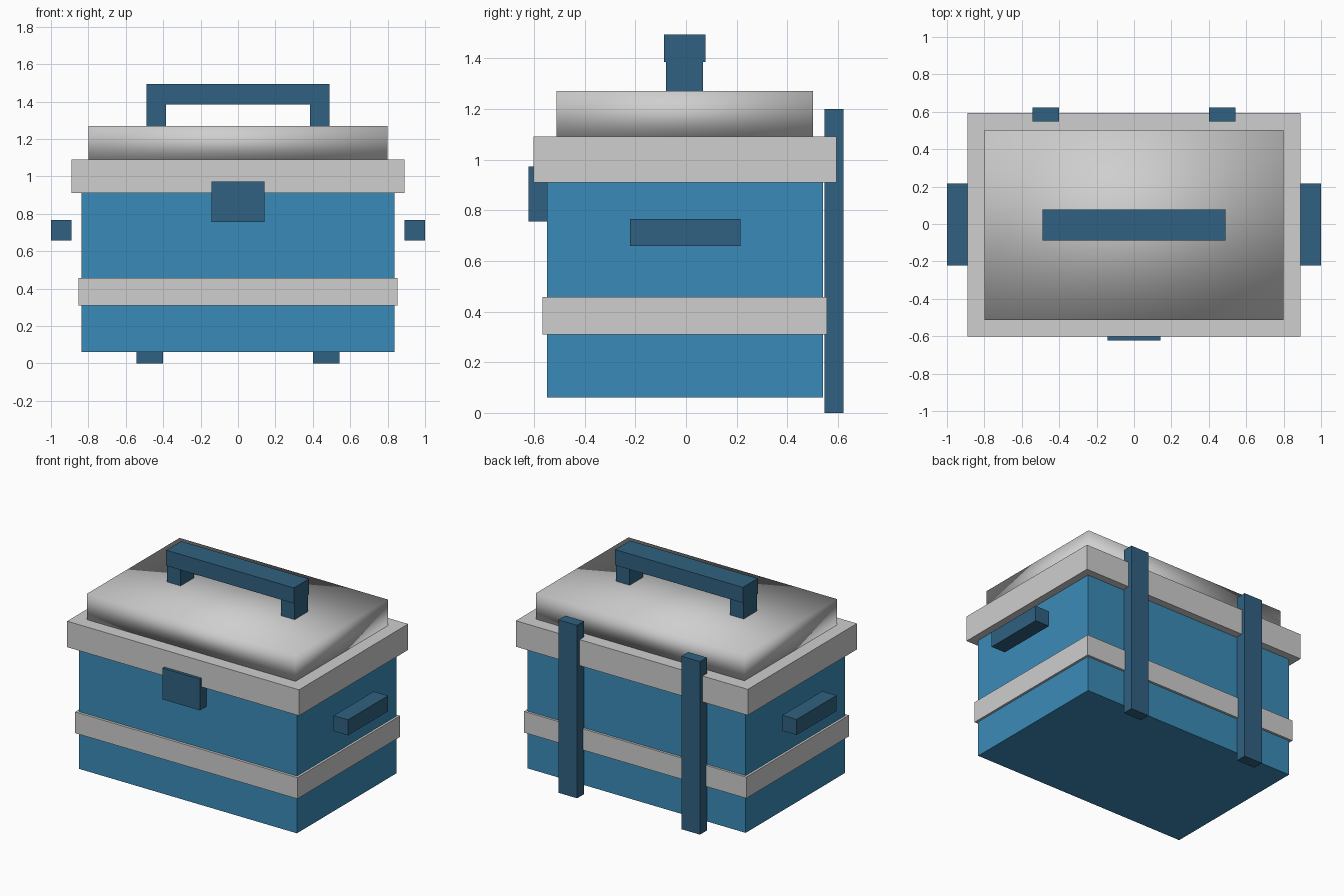
import bpy

if "Cube" in bpy.data.objects:
    bpy.data.objects.remove(bpy.data.objects["Cube"], do_unlink=True)


def make_material(name, rgb):
    mat = bpy.data.materials.new(name)
    mat.use_nodes = True
    colour = (*rgb, 1.0)
    mat.diffuse_color = colour
    mat.node_tree.nodes["Principled BSDF"].inputs["Base Color"].default_value = colour
    return mat


blue = make_material("body blue", (0.042, 0.26, 0.48))
navy = make_material("fitting dark blue", (0.03, 0.12, 0.22))
grey = make_material("light grey", (0.62, 0.62, 0.62))


def box(name, x, y, z, mat, smooth=False):
    """Box spanning the (min, max) ranges x, y and z."""
    ranges = (x, y, z)
    bpy.ops.mesh.primitive_cube_add(size=1, location=[(a + b) / 2 for a, b in ranges])
    obj = bpy.context.object
    obj.name = name
    obj.scale = [b - a for a, b in ranges]
    bpy.ops.object.transform_apply(location=False, rotation=False, scale=True)
    obj.data.materials.append(mat)
    if smooth:
        bpy.ops.object.shade_smooth()
    return obj


def pair(name, x, y, z, mat):
    """Box on the left (+x) and its mirror image on the right."""
    box("left_" + name, x, y, z, mat)
    box("right_" + name, (-x[1], -x[0]), y, z, mat)


# Body with trim band
box("body", (-0.837, 0.837), (-0.549, 0.541), (0.06, 0.91), blue)
box("trim_band", (-0.853, 0.853), (-0.567, 0.557), (0.31, 0.457), grey)

# Lid: flat rim and softly shaded top
box("lid_rim", (-0.89, 0.89), (-0.602, 0.594), (0.91, 1.09), grey)
box("lid_top", (-0.80, 0.80), (-0.512, 0.502), (1.09, 1.27), grey, smooth=True)

# Carrying handle
box("handle_grip", (-0.49, 0.49), (-0.087, 0.077), (1.385, 1.493), navy)
pair("handle_post", (0.385, 0.49), (-0.079, 0.067), (1.27, 1.385), navy)

# Front latch, side grips and back straps
box("front_latch", (-0.143, 0.143), (-0.622, -0.549), (0.755, 0.972), navy)
pair("side_grip", (0.89, 1.0), (-0.222, 0.216), (0.658, 0.766), navy)
pair("back_strap", (0.40, 0.543), (0.547, 0.622), (0.0, 1.20), navy)
